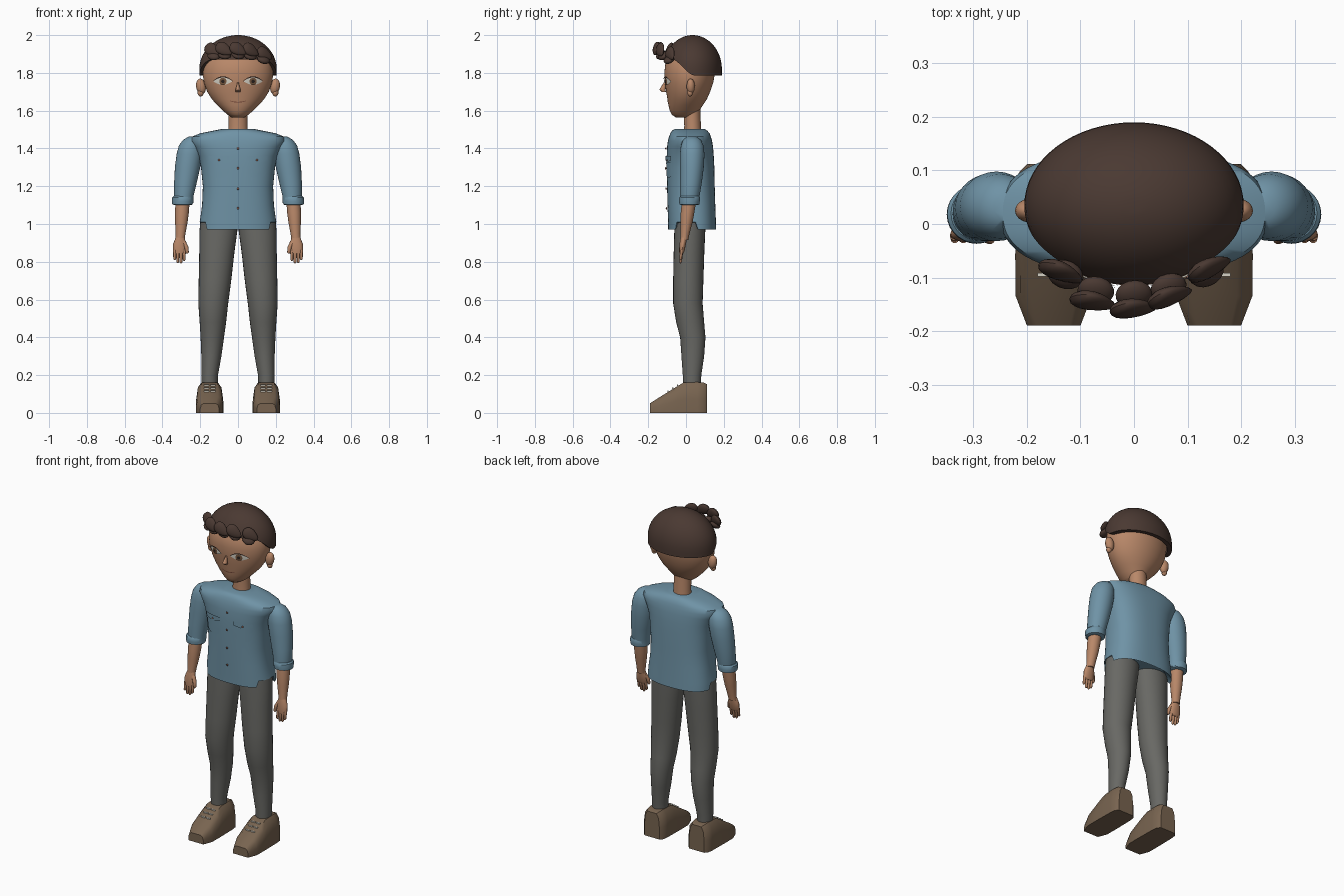
import bpy, bmesh, math
from mathutils import Vector, Matrix

if "Cube" in bpy.data.objects:
    bpy.data.objects.remove(bpy.data.objects["Cube"])


def material(name, hexcol):
    m = bpy.data.materials.new(name)
    rgb = [int(hexcol[i:i + 2], 16) / 255 for i in (0, 2, 4)]
    m.diffuse_color = [((c + .055) / 1.055) ** 2.4 if c > .04 else c / 12.92 for c in rgb] + [1]
    m.use_nodes = True
    m.node_tree.nodes["Principled BSDF"].inputs["Base Color"].default_value = m.diffuse_color
    return m


SKIN = material("skin", "B98869")
HAIR = material("dark_brown_hair", "4A3932")
SHIRT = material("blue_shirt", "6F93A6")
TROUSER = material("grey_trousers", "686864")
SHOE = material("brown_shoe", "786450")
WHITE = material("off_white", "D6D2C6")
IRIS = material("brown_iris", "77583F")
DARK = material("near_black", "2A211E")
LIP = material("lip_brown", "7A4A3A")
BUTTON = material("button_brown", "84584A")


def finish(bm, name, mat, fix=True):
    if fix:
        bmesh.ops.recalc_face_normals(bm, faces=bm.faces)
    me = bpy.data.meshes.new(name)
    bm.to_mesh(me)
    bm.free()
    me.materials.append(mat)
    ob = bpy.data.objects.new(name, me)
    bpy.context.collection.objects.link(ob)
    return ob


def skin_rows(bm, rows, closed=True):
    """Quads between neighbouring rows of points."""
    vs = [[bm.verts.new(p) for p in r] for r in rows]
    n = len(rows[0])
    for a, b in zip(vs, vs[1:]):
        for i in range(n if closed else n - 1):
            j = (i + 1) % n
            bm.faces.new((a[i], a[j], b[j], b[i]))
    return vs


def spow(v, e):
    return math.copysign(abs(v) ** e, v)


def loft(name, rings, mat, s=1, seg=24, e=2, warp=None):
    """Horizontal rings (cx, cy, z, rx, ry) joined into a capped solid."""
    bm = bmesh.new()
    rows = []
    for cx, cy, z, rx, ry in rings:
        row = []
        for i in range(seg):
            a = 2 * math.pi * i / seg
            p = Vector((s * cx + rx * spow(math.cos(a), 2 / e), cy + ry * spow(math.sin(a), 2 / e), z))
            row.append(warp(p) if warp else p)
        rows.append(row)
    vs = skin_rows(bm, rows)
    bm.faces.new(vs[0])
    bm.faces.new(vs[-1])
    return finish(bm, name, mat)


def front_of(rings, e):
    """Front y of a lofted body at a given x, z."""
    def f(x, z):
        for a, b in zip(rings, rings[1:]):
            if a[2] <= z <= b[2]:
                t = (z - a[2]) / (b[2] - a[2])
                cx, cy, _, rx, ry = [p + (q - p) * t for p, q in zip(a, b)]
                return cy - ry * max(0, 1 - abs(x / rx) ** e) ** (1 / e)
    return f


def plate(name, surf, x0, x1, low, high, off, mat, n=16, m=4):
    """Thin patch hugging a front surface; low/high take u in -1..1."""
    bm = bmesh.new()
    rows = []
    for k in range(m + 1):
        row = []
        for i in range(n + 1):
            u = -math.cos(math.pi * i / n)
            x = (x0 + x1) / 2 + u * (x1 - x0) / 2
            z = low(u) + (high(u) - low(u)) * k / m
            row.append((x, surf(x, z) - off, z))
        rows.append(row)
    skin_rows(bm, rows, closed=False)
    return finish(bm, name, mat, fix=False)


def blob(name, loc, size, mat, rot=(0, 0, 0), taper=0):
    bm = bmesh.new()
    bmesh.ops.create_uvsphere(bm, u_segments=16, v_segments=10, radius=1)
    for v in bm.verts:
        k = 1 - taper * v.co.x
        v.co = Vector((v.co.x * size[0], v.co.y * size[1] * k, v.co.z * size[2] * k))
    r = Matrix.Rotation(rot[2], 4, 'Z') @ Matrix.Rotation(rot[1], 4, 'Y') @ Matrix.Rotation(rot[0], 4, 'X')
    bm.transform(Matrix.Translation(loc) @ r)
    return finish(bm, name, mat)


# Head and neck
head = [(0, (a + b) / 2, z, w, (b - a) / 2) for z, w, a, b in (
    (1.565, .035, -.055, .04), (1.578, .055, -.075, .055), (1.6, .08, -.086, .07),
    (1.63, .11, -.093, .09), (1.66, .138, -.098, .11), (1.7, .163, -.105, .128),
    (1.75, .181, -.112, .145), (1.8, .187, -.115, .153), (1.86, .178, -.108, .155),
    (1.93, .13, -.06, .12), (1.97, .05, 0, .07))]
face = front_of(head, 2)
loft("head", head, SKIN, seg=48)
loft("neck", [(0, .035, 1.46, .056, .048), (0, .035, 1.52, .05, .044), (0, .03, 1.62, .05, .045)], SKIN)

# Hair cap with a hairline that rises over the forehead
bm = bmesh.new()
rows = [[] for _ in range(14)]
for i in range(64):
    a = 2 * math.pi * i / 64
    t = min(1, max(0, (math.cos(a) + .1) / .85))
    edge = 1.785 + .087 * t * t * (3 - 2 * t)
    for k, row in enumerate(rows):
        h = max(0, k - 1) / 12
        z = edge + (1.9995 - edge) * math.sin(h * math.pi / 2)
        f = math.sqrt(1 - (max(0, z - 1.82) / .18) ** 2) * (.86 if k == 0 else 1)
        row.append((.205 * f * math.sin(a), .035 - .155 * f * math.cos(a), z))
vs = skin_rows(bm, rows)
bm.faces.new(vs[-1])
finish(bm, "hair_cap", HAIR)

# Fringe locks
for x, y, z, turn in ((-.135, -.09, 1.92, -.45), (-.075, -.145, 1.925, -.25), (0, -.158, 1.925, 0),
                      (.068, -.135, 1.92, .25), (.142, -.082, 1.9, .35)):
    blob("fringe_lock", (x, y, z), (.048, .015, .032), HAIR, (-.35, .55, turn), .35)
    blob("fringe_root", (x * .95, y * .55 - .045, z - .03), (.035, .03, .018), HAIR, (.6, .2, turn))

# Face features
loft("nose", [(0, -.118, 1.7, .012, .012), (0, -.125, 1.71, .014, .016),
              (0, -.12, 1.725, .009, .013), (0, -.112, 1.748, .004, .006)], SKIN, seg=12)
plate("mouth", face, -.042, .042, lambda u: 1.642 + .009 * u * u,
      lambda u: 1.647 + .006 * u * u, .003, LIP, m=1)
for s in (-1, 1):
    c, z = .08 * s, 1.755
    plate("eye_white", face, c - .05, c + .05, lambda u: z - .018 * (1 - u * u),
          lambda u: z + .021 * (1 - u * u), .005, WHITE)
    for nm, r, off, mat in (("iris", .019, .008, IRIS), ("pupil", .009, .010, DARK)):
        plate(nm, face, c - r, c + r, lambda u: z - r * math.sqrt(max(0, 1 - u * u)),
              lambda u: z + r * math.sqrt(max(0, 1 - u * u)), off, mat)
    plate("upper_lid", face, c - .053, c + .053, lambda u: z + .020 * (1 - u * u),
          lambda u: z + .001 + .026 * (1 - u * u), .009, HAIR, m=1)
    blob("ear", (.196 * s, .025, 1.728), (.026, .022, .042), SKIN, (0, .15 * s, 0))
    blob("ear_lobe", (.198 * s, .022, 1.695), (.016, .015, .02), SKIN)

# Shirt body with raised side vents at the hem
torso = [(0, (a + b) / 2, z, w, (b - a) / 2) for z, w, a, b in (
    (1.0, .17, -.07, .13), (.97, .203, -.094, .16), (1.02, .201, -.095, .158), (1.1, .19, -.098, .155),
    (1.2, .186, -.1, .152), (1.3, .196, -.102, .15), (1.36, .208, -.102, .147), (1.41, .232, -.1, .143),
    (1.44, .25, -.096, .138), (1.462, .245, -.09, .132), (1.48, .2, -.083, .125), (1.495, .125, -.073, .112),
    (1.502, .09, -.06, .1))]


def vent(p):
    if p.z < .98 and abs(p.x) > .145 and -.055 < p.y < .06:
        p.z = 1.01
    return p


loft("shirt_body", torso, SHIRT, seg=72, e=2.5, warp=vent)
chest = front_of(torso[1:], 2.5)

# Shirt buttons and chest pockets
for x, z in ((0, 1.4), (0, 1.295), (0, 1.187), (0, 1.083), (-.1, 1.338), (.1, 1.338)):
    blob("button", (x, chest(x, z) - .006, z), (.006, .004, .006), BUTTON)
for s in (-1, 1):
    plate("chest_pocket", chest, s * .1 - .052, s * .1 + .052,
          lambda u: 1.245 + .03 * abs(u) ** 4, lambda u: 1.325, .004, SHIRT)
    plate("pocket_flap", chest, s * .1 - .055, s * .1 + .055,
          lambda u: 1.325 + .012 * abs(u), lambda u: 1.36, .007, SHIRT)

for s in (-1, 1):
    # Sleeve and rolled cuff
    loft("sleeve", [(.285, .018, 1.11, .048, .048), (.287, .02, 1.15, .052, .052),
                    (.278, .026, 1.22, .06, .058), (.267, .031, 1.3, .067, .063),
                    (.257, .033, 1.37, .068, .065), (.25, .033, 1.415, .063, .06),
                    (.243, .032, 1.445, .048, .047), (.238, .03, 1.462, .025, .025)], SHIRT, s, 28)
    loft("cuff", [(.293, .018, 1.1, .044, .042), (.294, .018, 1.104, .054, .053), (.294, .018, 1.12, .056, .055),
                  (.293, .019, 1.14, .056, .055), (.292, .02, 1.147, .05, .05)], SHIRT, s, 28)
    # Forearm and hand
    loft("forearm", [(.307, -.009, .915, .024, .021), (.304, -.005, .95, .026, .024),
                     (.3, .003, 1.01, .033, .032), (.297, .008, 1.06, .037, .036),
                     (.293, .016, 1.12, .037, .038)], SKIN, s)
    loft("palm", [(.31, -.024, .843, .026, .009), (.31, -.021, .856, .034, .013),
                  (.309, -.017, .895, .034, .017), (.306, -.011, .93, .023, .018)], SKIN, s, 16)
    for x, tip in ((.285, .805), (.302, .792), (.319, .794), (.335, .81)):
        loft("finger", [(x, -.03, tip, .003, .003), (x, -.029, tip + .006, .0075, .007),
                        (x, -.022, .862, .009, .009)], SKIN, s, 10)
    loft("thumb", [(.269, -.03, .843, .004, .004), (.269, -.029, .85, .009, .009),
                   (.274, -.025, .88, .011, .011), (.29, -.015, .912, .012, .012)], SKIN, s, 10)
    # Trouser leg
    loft("trouser_leg", [(.15, .032, .13, .042, .046), (.15, .032, .2, .044, .049),
                         (.141, .036, .3, .053, .06), (.136, .036, .4, .062, .067),
                         (.133, .022, .48, .07, .074), (.131, .01, .58, .079, .078),
                         (.122, .012, .7, .086, .08), (.112, .016, .85, .093, .081),
                         (.104, .02, .96, .1, .082), (.1, .022, 1.04, .098, .08)], TROUSER, s, 28)
    # Shoe: cross-sections from toe to heel
    bm = bmesh.new()
    rows = []
    for y, w, h in ((-.19, .05, .052), (-.135, .071, .088), (-.06, .072, .135), (-.015, .071, .163),
                    (.06, .07, .166), (.095, .066, .163), (.112, .05, .155)):
        half = ((1, 0), (1, .45), (.88, .82), (.6, .98))
        rows.append([(s * .15 + w * a, y, h * b) for a, b in half] +
                    [(s * .15 - w * a, y, h * b) for a, b in reversed(half)])
    vs = skin_rows(bm, rows)
    bm.faces.new(vs[0])
    bm.faces.new(vs[-1])
    finish(bm, "shoe", SHOE)
    # Laces
    for y, z in ((-.045, .146), (-.07, .130), (-.095, .114)):
        for t in (-1, 1):
            bm = bmesh.new()
            bmesh.ops.create_cube(bm, size=1)
            bm.transform(Matrix.Translation((s * .15 + t * .017, y, z)) @ Matrix.Diagonal((.026, .006, .007, 1)))
            finish(bm, "shoe_lace", WHITE)

for ob in bpy.context.scene.objects:
    ob.select_set(True)
    bpy.context.view_layer.objects.active = ob
bpy.ops.object.shade_smooth_by_angle(angle=math.radians(38))
